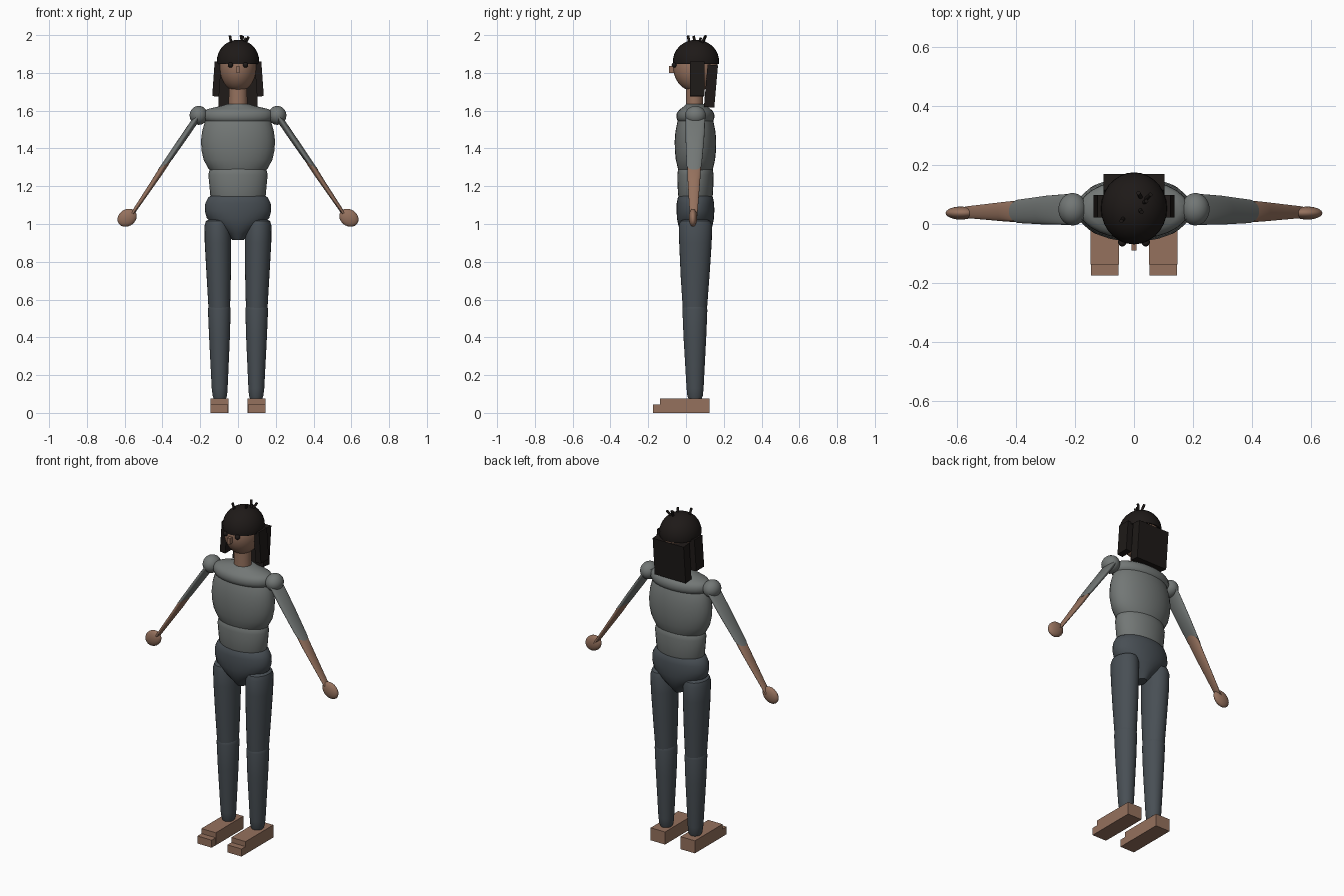
import bpy, bmesh, math
from mathutils import Vector, Matrix

if "Cube" in bpy.data.objects:
    bpy.data.objects.remove(bpy.data.objects["Cube"])

def mat(name, r, g, b):
    m = bpy.data.materials.new(name)
    m.diffuse_color = (r, g, b, 1)
    m.use_nodes = True
    m.node_tree.nodes["Principled BSDF"].inputs["Base Color"].default_value = m.diffuse_color
    return m

SKIN = mat("skin", 0.30, 0.165, 0.11)
SHIRT = mat("shirt_grey", 0.17, 0.185, 0.18)
PANTS = mat("trouser_grey", 0.065, 0.078, 0.09)
HAIR = mat("hair_dark", 0.013, 0.010, 0.009)

def finish(name, bm, material, smooth=True):
    bmesh.ops.recalc_face_normals(bm, faces=bm.faces)
    me = bpy.data.meshes.new(name)
    bm.to_mesh(me)
    bm.free()
    me.materials.append(material)
    ob = bpy.data.objects.new(name, me)
    bpy.context.collection.objects.link(ob)
    if smooth:
        bpy.ops.object.select_all(action='DESELECT')
        ob.select_set(True)
        bpy.context.view_layer.objects.active = ob
        bpy.ops.object.shade_smooth_by_angle(angle=math.radians(40))
    return ob

def loft(name, rings, material, u=(1, 0, 0), n=28):
    """Skin elliptical rings (x, y, z, radius along u, radius along y)."""
    bm = bmesh.new()
    u, v = Vector(u).normalized(), Vector((0, 1, 0))
    loops = []
    for x, y, z, ru, rv in rings:
        c = Vector((x, y, z))
        loops.append([bm.verts.new(c + u * ru * math.cos(a) + v * rv * math.sin(a))
                      for a in (2 * math.pi * i / n for i in range(n))])
    for p, q in zip(loops, loops[1:]):
        for i in range(n):
            j = (i + 1) % n
            bm.faces.new((p[i], p[j], q[j], q[i]))
    bm.faces.new(loops[0])
    bm.faces.new(loops[-1])
    return finish(name, bm, material)

def ellipsoid(name, c, r, material, tilt=0.0, cut=None):
    bm = bmesh.new()
    bmesh.ops.create_uvsphere(bm, u_segments=28, v_segments=18, radius=1)
    M = Matrix.Translation(c) @ Matrix.Rotation(tilt, 4, 'Y') @ Matrix.Diagonal((*r, 1))
    bmesh.ops.transform(bm, matrix=M, verts=bm.verts)
    if cut is not None:
        geom = bm.verts[:] + bm.edges[:] + bm.faces[:]
        bmesh.ops.bisect_plane(bm, geom=geom, plane_co=(0, 0, cut),
                               plane_no=(0, 0, -1), clear_outer=True)
        bmesh.ops.holes_fill(bm, edges=[e for e in bm.edges if e.is_boundary])
    return finish(name, bm, material)

def box(name, c, size, material, rot=0.0, axis='Y'):
    bm = bmesh.new()
    M = Matrix.Translation(c) @ Matrix.Rotation(rot, 4, axis) @ Matrix.Diagonal((*size, 1))
    bmesh.ops.create_cube(bm, size=1, matrix=M)
    return finish(name, bm, material, False)

def rod(name, a, b, r, material):
    a, b = Vector(a), Vector(b)
    bm = bmesh.new()
    M = Matrix.Translation((a + b) / 2) @ (b - a).to_track_quat('Z', 'Y').to_matrix().to_4x4()
    bmesh.ops.create_cone(bm, cap_ends=True, segments=10, radius1=r, radius2=r,
                          depth=(b - a).length, matrix=M)
    return finish(name, bm, material)

Y = 0.05
# torso
loft("hips", [(0, Y, .915, .03, .045), (0, Y, .95, .06, .07), (0, Y, .99, .12, .09),
              (0, Y, 1.03, .165, .098), (0, Y, 1.07, .176, .10), (0, Y, 1.11, .173, .099),
              (0, Y, 1.14, .158, .093), (0, Y, 1.155, .135, .082)], PANTS)
loft("waist", [(0, Y, 1.14, .140, .088), (0, Y, 1.155, .147, .092), (0, Y, 1.21, .152, .095),
               (0, Y, 1.26, .157, .096), (0, Y, 1.29, .150, .092), (0, Y, 1.31, .13, .08)], SHIRT)
loft("chest", [(0, Y, 1.275, .135, .085), (0, Y, 1.29, .155, .092), (0, Y, 1.34, .182, .104),
               (0, Y, 1.39, .193, .109), (0, Y, 1.44, .196, .110), (0, Y, 1.49, .190, .106),
               (0, Y, 1.54, .176, .096), (0, Y, 1.57, .155, .085)], SHIRT)
loft("shoulder_yoke", [(0, Y, 1.538, .160, .085), (0, Y, 1.547, .178, .095), (0, Y, 1.565, .187, .101),
                       (0, Y, 1.585, .186, .099), (0, Y, 1.60, .177, .090), (0, Y, 1.61, .155, .078),
                       (0, Y, 1.625, .09, .058), (0, Y, 1.635, .06, .05)], SHIRT)

# head
loft("neck", [(0, .045, 1.60, .05, .046), (0, .045, 1.74, .048, .045)], SKIN)
ellipsoid("head", (0, Y, 1.83), (.098, .118, .13), SKIN)
box("nose", (0, -.072, 1.818), (.018, .036, .036), SKIN)
ellipsoid("hair_cap", (0, .053, 1.862), (.112, .122, .113), HAIR, cut=1.848)
box("back_hair", (0, .132, 1.73), (.205, .055, .225), HAIR, math.radians(-5), 'X')
tufts = [((-.035, .02, 1.95), (-.043, .01, 1.997)), ((.025, .085, 1.95), (.015, .105, 1.998)),
         ((.035, .08, 1.95), (.056, .10, 1.99)), ((.028, .07, 1.95), (.042, .078, 1.985)),
         ((.018, .05, 1.955), (.026, .04, 1.995))]
for i, (a, b) in enumerate(tufts):
    rod(f"hair_tuft_{i + 1}", a, b, .007, HAIR)

for s, side in ((-1, "right"), (1, "left")):
    ellipsoid(f"{side}_eye", (s * .04, -.062, 1.842), (.014, .014, .014), HAIR)
    box(f"{side}_side_hair", (s * .112, .06, 1.768), (.036, .075, .185), HAIR, math.radians(-4 * s))

    # arm, running from shoulder to hand
    u = (s * .82, 0, -.57)
    ellipsoid(f"{side}_shoulder", (s * .208, Y, 1.575), (.048, .055, .05), SHIRT)
    loft(f"{side}_upper_arm", [(s * .208, Y, 1.575, .050, .053), (s * .295, .047, 1.447, .050, .049),
                               (s * .387, .043, 1.313, .045, .040)], SHIRT, u)
    loft(f"{side}_forearm", [(s * .385, .043, 1.316, .042, .037), (s * .43, .042, 1.245, .040, .034),
                             (s * .565, .04, 1.045, .025, .020)], SKIN, u)
    ellipsoid(f"{side}_hand", (s * .587, .037, 1.033), (.054, .022, .044), SKIN, s * math.radians(35))

    # leg
    loft(f"{side}_thigh", [(s * .108, Y, 1.025, .045, .06), (s * .108, Y, 1.015, .062, .08),
                           (s * .108, Y, .99, .069, .088), (s * .106, Y, .90, .070, .086),
                           (s * .102, .048, .72, .064, .076), (s * .099, .047, .55, .057, .064)], PANTS)
    loft(f"{side}_shin", [(s * .099, .047, .585, .045, .05), (s * .099, .047, .572, .056, .062),
                          (s * .099, .047, .545, .060, .066), (s * .098, .047, .40, .055, .060),
                          (s * .097, .048, .13, .042, .045), (s * .096, .048, .09, .038, .041),
                          (s * .096, .048, .065, .028, .03)], PANTS)
    box(f"{side}_foot", (s * .099, -.006, .0375), (.095, .262, .075), SKIN)
    box(f"{side}_toes", (s * .099, -.15, .0225), (.094, .05, .045), SKIN)
